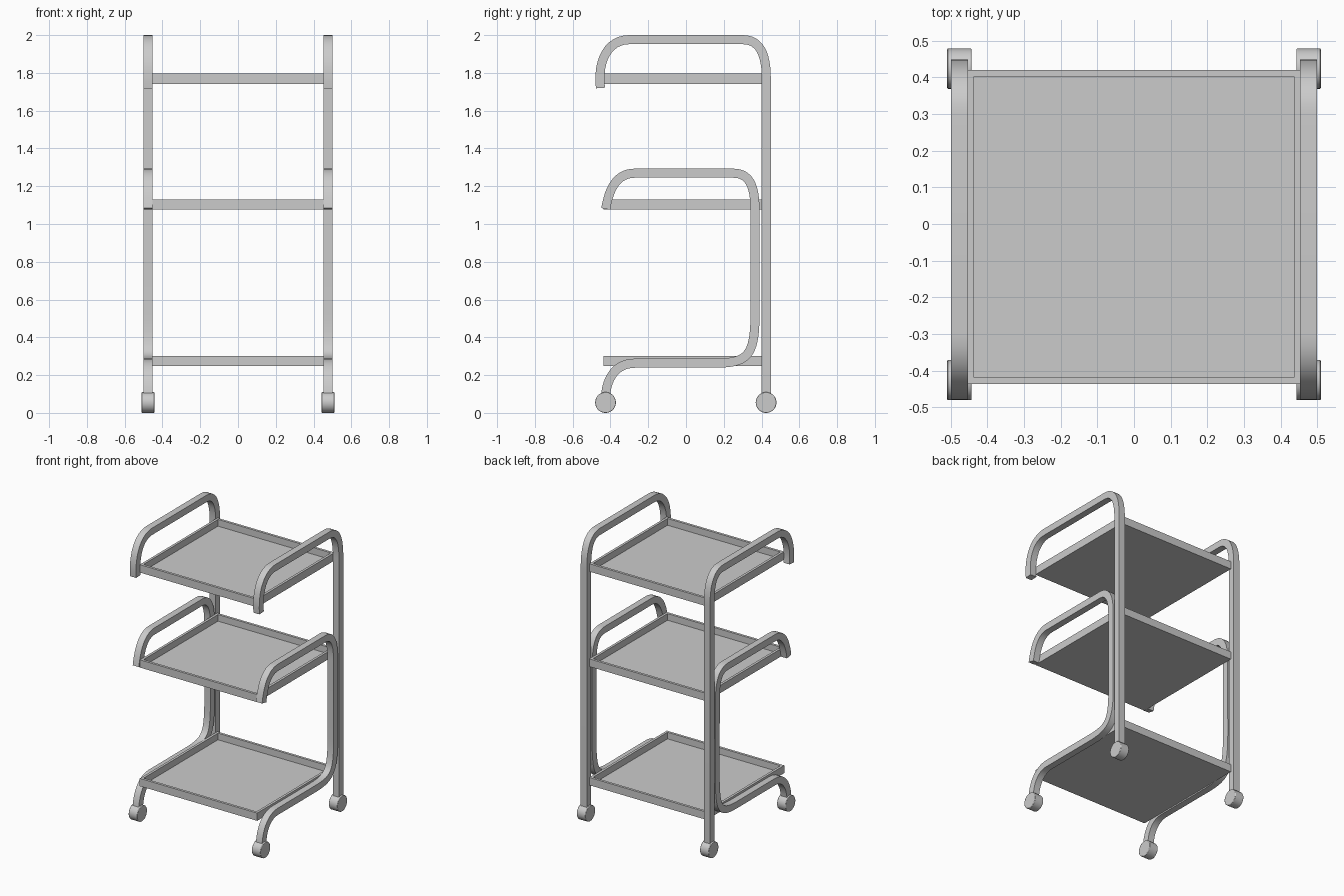
import bpy, bmesh, math
from mathutils import Vector, Matrix

if "Cube" in bpy.data.objects:
    bpy.data.objects.remove(bpy.data.objects["Cube"])

X_IN, X_OUT, HALF = 0.453, 0.5, 0.024


def finish(name, bm, mirror=False, bevel=0):
    bmesh.ops.recalc_face_normals(bm, faces=bm.faces)
    me = bpy.data.meshes.new(name)
    bm.to_mesh(me)
    bm.free()
    ob = bpy.data.objects.new(name, me)
    bpy.context.collection.objects.link(ob)
    bpy.ops.object.select_all(action='DESELECT')
    ob.select_set(True)
    bpy.context.view_layer.objects.active = ob
    bpy.ops.object.shade_smooth_by_angle(angle=math.radians(30))
    if bevel:
        b = ob.modifiers.new("Bevel", 'BEVEL')
        b.width, b.segments = bevel, 2
    if mirror:
        ob.modifiers.new("Mirror", 'MIRROR').use_axis[0] = True
    return ob


def bend(a, b, c, d, n=12):
    """Cubic curve points in the y-z plane."""
    a, b, c, d = map(Vector, (a, b, c, d))
    return [a*(1-t)**3 + 3*b*t*(1-t)**2 + 3*c*t*t*(1-t) + d*t**3
            for t in (i/n for i in range(n + 1))]


def bar(name, path):
    """Square bar swept along a y-z path, mirrored to the other side."""
    bm = bmesh.new()
    rings = []
    for i, p in enumerate(path):
        t = (path[min(i+1, len(path)-1)] - path[max(i-1, 0)])
        if 0 < i < len(path) - 1:
            t = (path[i+1] - p).normalized() + (p - path[i-1]).normalized()
        t.normalize()
        n = Vector((-t.y, t.x)) * HALF
        rings.append([bm.verts.new((x, *(p + s*n)))
                      for x, s in ((X_IN, -1), (X_OUT, -1), (X_OUT, 1), (X_IN, 1))])
    for r, q in zip(rings, rings[1:]):
        for k in range(4):
            bm.faces.new((r[k], r[(k+1) % 4], q[(k+1) % 4], q[k]))
    bm.faces.new(rings[0])
    bm.faces.new(rings[-1])
    return finish(name, bm, mirror=True)


# Tall rear posts with upper handles
bar("rear_post_and_top_handle",
    [Vector((0.425, 0.08))]
    + bend((0.425, 1.77), (0.425, 1.90), (0.39, 1.976), (0.30, 1.976))
    + bend((-0.30, 1.976), (-0.41, 1.976), (-0.47, 1.87), (-0.453, 1.72)))

# Front legs running under the lower tray, up the back and into middle handles
bar("front_leg_and_middle_handle",
    bend((-0.425, 1.08), (-0.405, 1.20), (-0.36, 1.269), (-0.27, 1.269))
    + bend((0.25, 1.269), (0.33, 1.269), (0.365, 1.21), (0.365, 1.08))
    + bend((0.366, 0.54), (0.366, 0.30), (0.33, 0.264), (0.15, 0.263))
    + bend((-0.27, 0.263), (-0.36, 0.263), (-0.42, 0.20), (-0.427, 0.08)))


def tray(name, z0, z1):
    """Shallow tray: box with an inset, sunken top."""
    bm = bmesh.new()
    bmesh.ops.create_cube(bm, size=1)
    bmesh.ops.scale(bm, vec=(0.908, 0.857, z1 - z0), verts=bm.verts)
    bmesh.ops.translate(bm, vec=(0, -0.0085, (z0 + z1)/2), verts=bm.verts)
    bm.normal_update()
    top = max(bm.faces, key=lambda f: f.calc_center_median().z)
    bmesh.ops.inset_region(bm, faces=[top], thickness=0.025)
    geo = bmesh.ops.extrude_face_region(bm, geom=[top])
    verts = [v for v in geo['geom'] if isinstance(v, bmesh.types.BMVert)]
    bmesh.ops.translate(bm, vec=(0, 0, -(z1 - z0) + 0.008), verts=verts)
    if top.is_valid:
        bmesh.ops.delete(bm, geom=[top], context='FACES_ONLY')
    return finish(name, bm)


tray("lower_tray", 0.248, 0.302)
tray("middle_tray", 1.077, 1.131)
tray("upper_tray", 1.741, 1.796)

# Wheels
for name, y in (("front_wheel", -0.426), ("rear_wheel", 0.424)):
    bm = bmesh.new()
    bmesh.ops.create_cone(bm, cap_ends=True, segments=32, radius1=0.055,
                          radius2=0.055, depth=0.067,
                          matrix=Matrix.Translation((0.4765, y, 0.055))
                          @ Matrix.Rotation(math.pi/2, 4, 'Y'))
    finish(name, bm, mirror=True, bevel=0.003)
